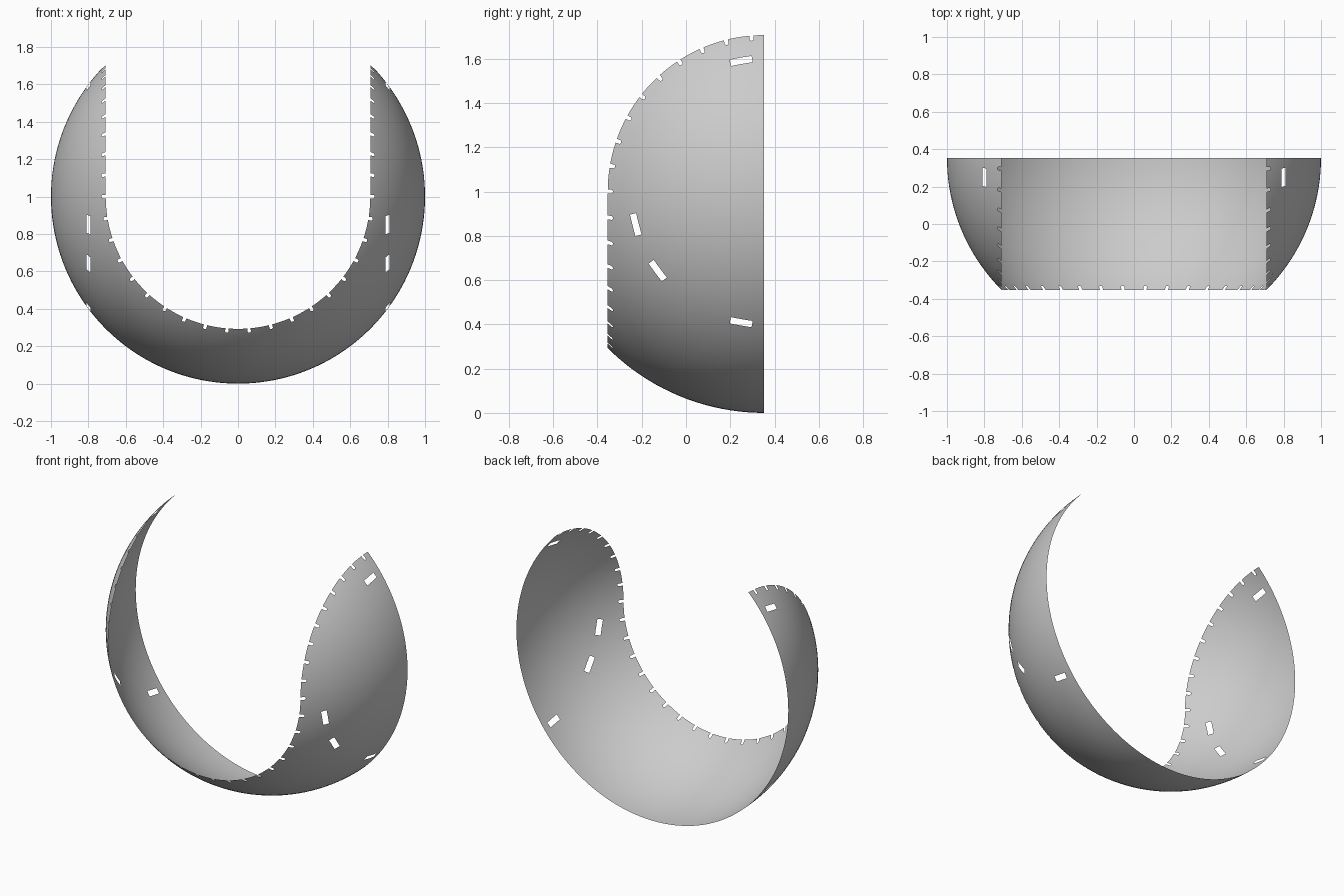
import bpy
import bmesh
from math import sin, cos, radians, pi
from mathutils import Vector

cube = bpy.data.objects.get("Cube")
if cube:
    bpy.data.objects.remove(cube)

HALF_DEPTH = 0.3535
S_STEPS, T_STEPS = 80, 20


def cap(az, polar):
    """Unit sphere point measured from the +x pole; azimuth rises from the front."""
    a, b = radians(az), radians(polar)
    return Vector((cos(b), -sin(b) * cos(a), sin(b) * sin(a)))


def strip(s, t):
    """s runs along the inner rim from tip to bottom, t runs from rim to back edge."""
    if s < 0:
        return cap(-s, 45 - t)
    a, r = radians(45 + t), radians(s)
    return Vector((sin(a) * cos(r), -cos(a), -sin(a) * sin(r)))


def cut(bm, surface, a, b, outline):
    """Cut a convex outline, given in the local tangent frame, through the shell."""
    n = surface(a, b)
    u = (surface(a + 0.01, b) - n).normalized()
    v = (surface(a, b + 0.01) - n).normalized()
    reach = max(Vector(p).length for p in outline) + 0.045
    pts = [n + u * x + v * y for x, y in outline]
    middle = sum(pts, Vector()) / len(pts)
    sides = []
    for p, q in zip(pts, pts[1:] + pts[:1]):
        no = n.cross(q - p).normalized()
        if no.dot(middle - p) < 0:
            no.negate()
        sides.append((p, no))

    def near():
        return [f for f in bm.faces if (f.calc_center_median() - n).length < reach]

    for p, no in sides:
        faces = near()
        edges = {e for f in faces for e in f.edges}
        verts = {w for f in faces for w in f.verts}
        bmesh.ops.bisect_plane(bm, geom=list(verts) + list(edges) + faces,
                               dist=1e-5, plane_co=p, plane_no=no)
    inside = [f for f in near()
              if all((f.calc_center_median() - p).dot(no) > 0 for p, no in sides)]
    bmesh.ops.delete(bm, geom=inside, context='FACES')


# Left half of the curved band
bm = bmesh.new()
grid = [[bm.verts.new(strip(-90 + 180 * i / S_STEPS, 45 * j / T_STEPS))
         for j in range(T_STEPS + 1)] for i in range(S_STEPS + 1)]
for i in range(S_STEPS):
    for j in range(T_STEPS):
        bm.faces.new((grid[i][j], grid[i + 1][j], grid[i + 1][j + 1], grid[i][j + 1]))
bmesh.ops.remove_doubles(bm, verts=bm.verts[:], dist=1e-5)

# Round-ended notches along the inner rim
W, D = 0.009, 0.024
notch = [(-W, -0.02), (W, -0.02)]
notch += [(W * cos(k * pi / 4), D + W * sin(k * pi / 4)) for k in range(5)]
for k in range(-9, 10):
    cut(bm, strip, k * 180 / 19, 0, notch)

# Rectangular strap slots on the side
slot = [(-0.05, -0.018), (0.05, -0.018), (0.05, 0.018), (-0.05, 0.018)]
for az in (80, -14.4, -36.6, -80):
    cut(bm, cap, az, 36.87, slot)

# Keep every point on the sphere, with faces turned outward
for w in bm.verts:
    w.co.normalize()
bm.normal_update()
for f in bm.faces:
    f.smooth = True
    if f.normal.dot(f.calc_center_median()) < 0:
        f.normal_flip()

mesh = bpy.data.meshes.new("curved_band")
bm.to_mesh(mesh)
bm.free()
band = bpy.data.objects.new("curved_band", mesh)
bpy.context.collection.objects.link(band)
band.location = (0, HALF_DEPTH, 1)

# Right half
mirror = band.modifiers.new("mirror", 'MIRROR')
mirror.use_axis = (True, False, False)
mirror.merge_threshold = 1e-4

# Plain grey
grey = bpy.data.materials.new("light_grey")
grey.use_nodes = True
colour = (0.6, 0.6, 0.6, 1)
grey.diffuse_color = colour
grey.node_tree.nodes["Principled BSDF"].inputs["Base Color"].default_value = colour
mesh.materials.append(grey)
